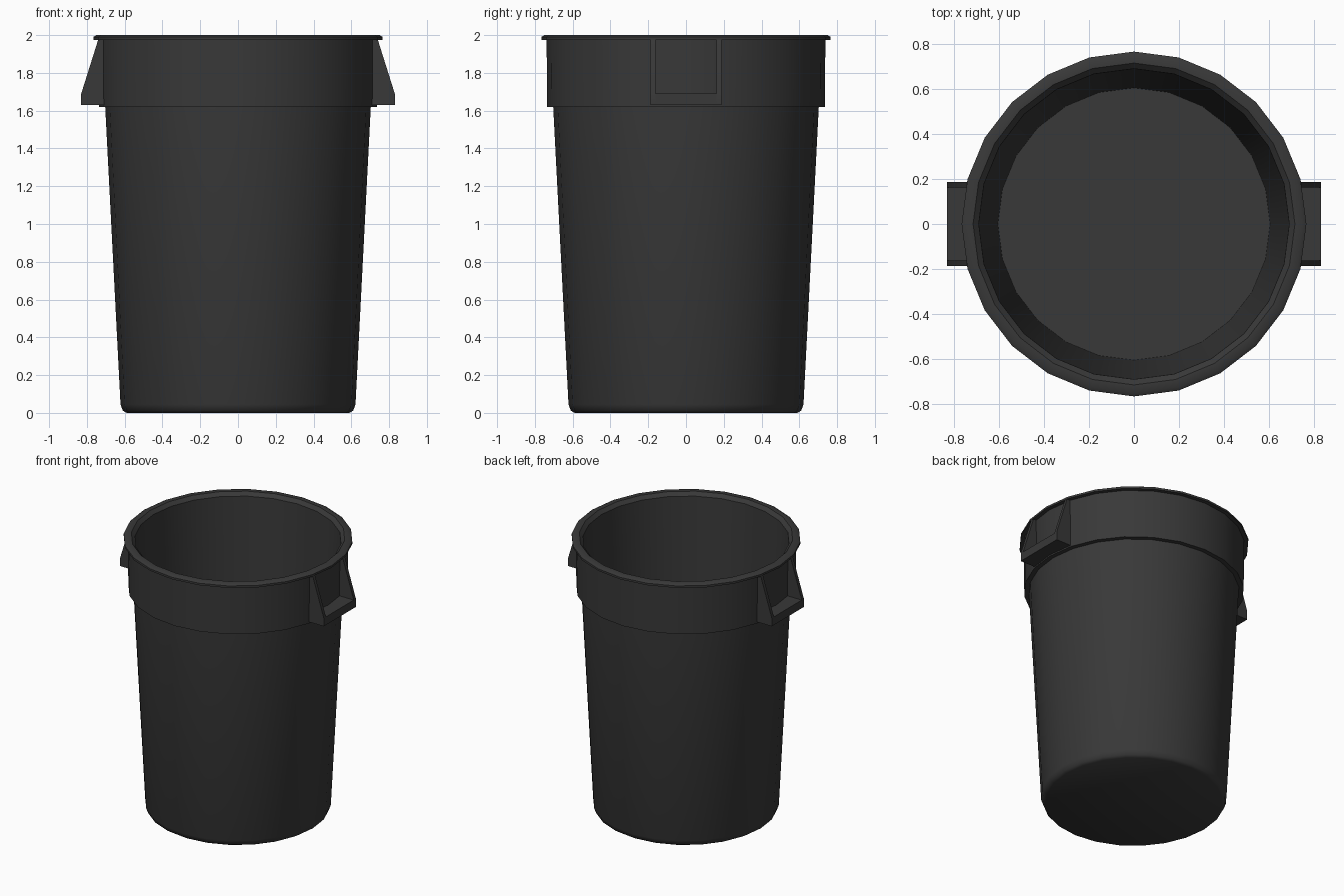
import bpy, bmesh, math

cube = bpy.data.objects.get("Cube")
if cube:
    bpy.data.objects.remove(cube, do_unlink=True)

SIDES = 24

plastic = bpy.data.materials.new("dark grey plastic")
plastic.use_nodes = True
COLOUR = (0.04, 0.04, 0.04, 1)
plastic.diffuse_color = COLOUR
plastic.node_tree.nodes["Principled BSDF"].inputs["Base Color"].default_value = COLOUR


def finish(bm, name, angle=40):
    bmesh.ops.recalc_face_normals(bm, faces=bm.faces)
    mesh = bpy.data.meshes.new(name)
    bm.to_mesh(mesh)
    bm.free()
    obj = bpy.data.objects.new(name, mesh)
    bpy.context.collection.objects.link(obj)
    mesh.materials.append(plastic)
    bpy.ops.object.select_all(action='DESELECT')
    obj.select_set(True)
    bpy.context.view_layer.objects.active = obj
    bpy.ops.object.shade_smooth_by_angle(angle=math.radians(angle))
    return obj


def lathe(name, profile):
    """Spin a radius/height profile, closing it with a disc at each end."""
    bm = bmesh.new()
    rings = []
    for r, z in profile:
        rings.append([bm.verts.new((r * math.cos(math.tau * i / SIDES),
                                    r * math.sin(math.tau * i / SIDES), z))
                      for i in range(SIDES)])
    for a, b in zip(rings, rings[1:]):
        for i in range(SIDES):
            j = (i + 1) % SIDES
            bm.faces.new((a[i], a[j], b[j], b[i]))
    bm.faces.new(rings[0])
    bm.faces.new(rings[-1])
    return finish(bm, name)


def slab(bm, outline, y0, y1):
    """Extrude an x/z outline from y0 to y1."""
    face = bm.faces.new([bm.verts.new((x, y0, z)) for x, z in outline])
    out = bmesh.ops.extrude_face_region(bm, geom=[face])["geom"]
    verts = [v for v in out if isinstance(v, bmesh.types.BMVert)]
    bmesh.ops.translate(bm, verts=verts, vec=(0, y1 - y0, 0))


# Hollow bin: base, tapered wall, collar, flanged rim, inner wall, floor
lathe("bin_body", [
    (0.59, 0), (0.61, 0.012), (0.622, 0.045), (0.703, 1.62), (0.735, 1.62),
    (0.738, 1.975), (0.766, 1.975), (0.766, 1.99), (0.75, 2.0), (0.715, 2.0),
    (0.69, 1.975), (0.605, 0.04)])

# Handles: two tapered cheeks joined by a grip bar
CHEEK = [(0.70, 1.976), (0.74, 1.976), (0.83, 1.69), (0.83, 1.63), (0.70, 1.63)]
GRIP = [(0.70, 1.69), (0.83, 1.69), (0.83, 1.63), (0.70, 1.63)]
for side, name in ((1, "left_handle"), (-1, "right_handle")):
    bm = bmesh.new()
    slab(bm, [(side * x, z) for x, z in CHEEK], -0.187, -0.162)
    slab(bm, [(side * x, z) for x, z in CHEEK], 0.162, 0.187)
    slab(bm, [(side * x, z) for x, z in GRIP], -0.162, 0.162)
    finish(bm, name, 30)
